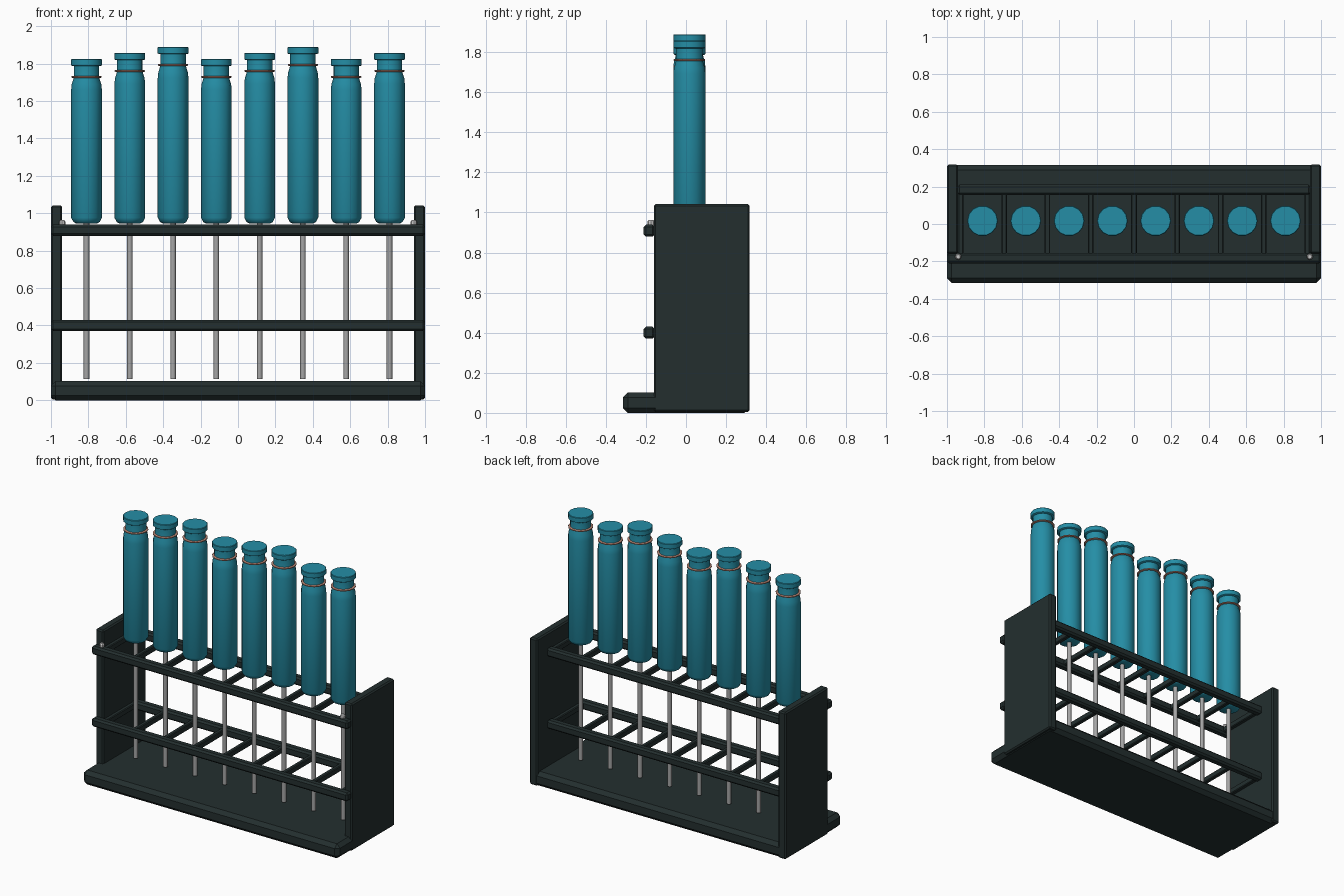
import bpy, bmesh, math

if "Cube" in bpy.data.objects:
    bpy.data.objects.remove(bpy.data.objects["Cube"])

def material(name, rgb):
    m = bpy.data.materials.new(name)
    m.diffuse_color = (*rgb, 1)
    m.use_nodes = True
    m.node_tree.nodes["Principled BSDF"].inputs["Base Color"].default_value = m.diffuse_color
    return m

DARK = material("dark green grey", (0.017, 0.028, 0.028))
TEAL = material("teal", (0.018, 0.27, 0.38))
STEEL = material("steel grey", (0.38, 0.38, 0.38))
LIGHT = material("light grey", (0.6, 0.6, 0.6))
COPPER = material("copper", (0.48, 0.24, 0.18))

def finish(name, bm, mat, smooth=None):
    bmesh.ops.recalc_face_normals(bm, faces=bm.faces)
    me = bpy.data.meshes.new(name)
    bm.to_mesh(me)
    bm.free()
    me.materials.append(mat)
    ob = bpy.data.objects.new(name, me)
    bpy.context.collection.objects.link(ob)
    if smooth:
        bpy.ops.object.select_all(action='DESELECT')
        ob.select_set(True)
        bpy.context.view_layer.objects.active = ob
        bpy.ops.object.shade_smooth_by_angle(angle=math.radians(smooth))
    return ob

def box(name, lo, hi, bevel, mat=DARK):
    bm = bmesh.new()
    bmesh.ops.create_cube(bm, size=1)
    for v in bm.verts:
        v.co = [(a + b) / 2 + c * (b - a) for a, b, c in zip(lo, hi, v.co)]
    if bevel:
        bmesh.ops.bevel(bm, geom=bm.edges[:], offset=bevel, segments=1, affect='EDGES')
    return finish(name, bm, mat)

def lathe(name, x, y, profile, sides, mat, smooth=None):
    """Turned solid from (radius, height) pairs, closed at both ends."""
    bm = bmesh.new()
    rings = [[bm.verts.new((x + r * math.cos(2 * math.pi * k / sides),
                            y + r * math.sin(2 * math.pi * k / sides), z))
              for k in range(sides)] for r, z in profile]
    for a, b in zip(rings, rings[1:]):
        for k in range(sides):
            j = (k + 1) % sides
            bm.faces.new((a[k], a[j], b[j], b[k]))
    bm.faces.new(rings[0])
    bm.faces.new(rings[-1])
    return finish(name, bm, mat, smooth)

# Base board and side panels
box("base", (-1, -0.315, 0), (1, 0.315, 0.102), 0.025)
for side, x in (("left", -0.97), ("right", 0.97)):
    box(side + "_panel", (x - 0.03, -0.16, 0.005), (x + 0.03, 0.318, 1.042), 0.009)
    # Screw on the end of the upper front rail
    sx = math.copysign(0.94, x)
    lathe(side + "_screw", sx, -0.175, [(0.017, 0.92), (0.017, 0.955), (0.011, 0.963)], 8, LIGHT)

# Two tiers of rails with dividers between them
N, STEP = 8, 0.2314
for tier, z in (("lower", 0.4), ("upper", 0.909)):
    box(tier + "_front_rail", (-1, -0.211, z - 0.03), (1, -0.155, z + 0.03), 0.012)
    box(tier + "_back_rail", (-0.945, 0.155, z - 0.03), (0.945, 0.211, z + 0.03), 0.012)
    for i in range(N + 1):
        x = (i - N / 2) * STEP
        box(f"{tier}_divider_{i}", (x - 0.015, -0.165, z - 0.02),
            (x + 0.015, 0.165, z + 0.02), 0.005)

# Eight capped tubes, each on a thin rod
CY, R = 0.017, 0.082
for i in range(N):
    x = (i - (N - 1) / 2) * STEP
    top = 1.825 + 0.032 * (i % 3)
    lathe(f"rod_{i}", x, CY, [(0.015, 0.115), (0.015, 0.96)], 10, STEEL, 40)
    lathe(f"tube_{i}", x, CY, [
        (0.055, 0.945), (0.07, 0.953), (R, 0.976), (R, top - 0.165),
        (0.079, top - 0.135), (0.071, top - 0.11), (0.068, top - 0.095),
        (0.068, top - 0.034)], 14, TEAL, 40)
    lathe(f"cap_{i}", x, CY, [
        (0.076, top - 0.038), (R, top - 0.034), (R, top - 0.003), (0.079, top)], 14, TEAL, 40)
    lathe(f"band_{i}", x, CY, [
        (0.074, top - 0.102), (0.081, top - 0.099), (0.081, top - 0.093),
        (0.074, top - 0.09)], 14, COPPER, 40)
